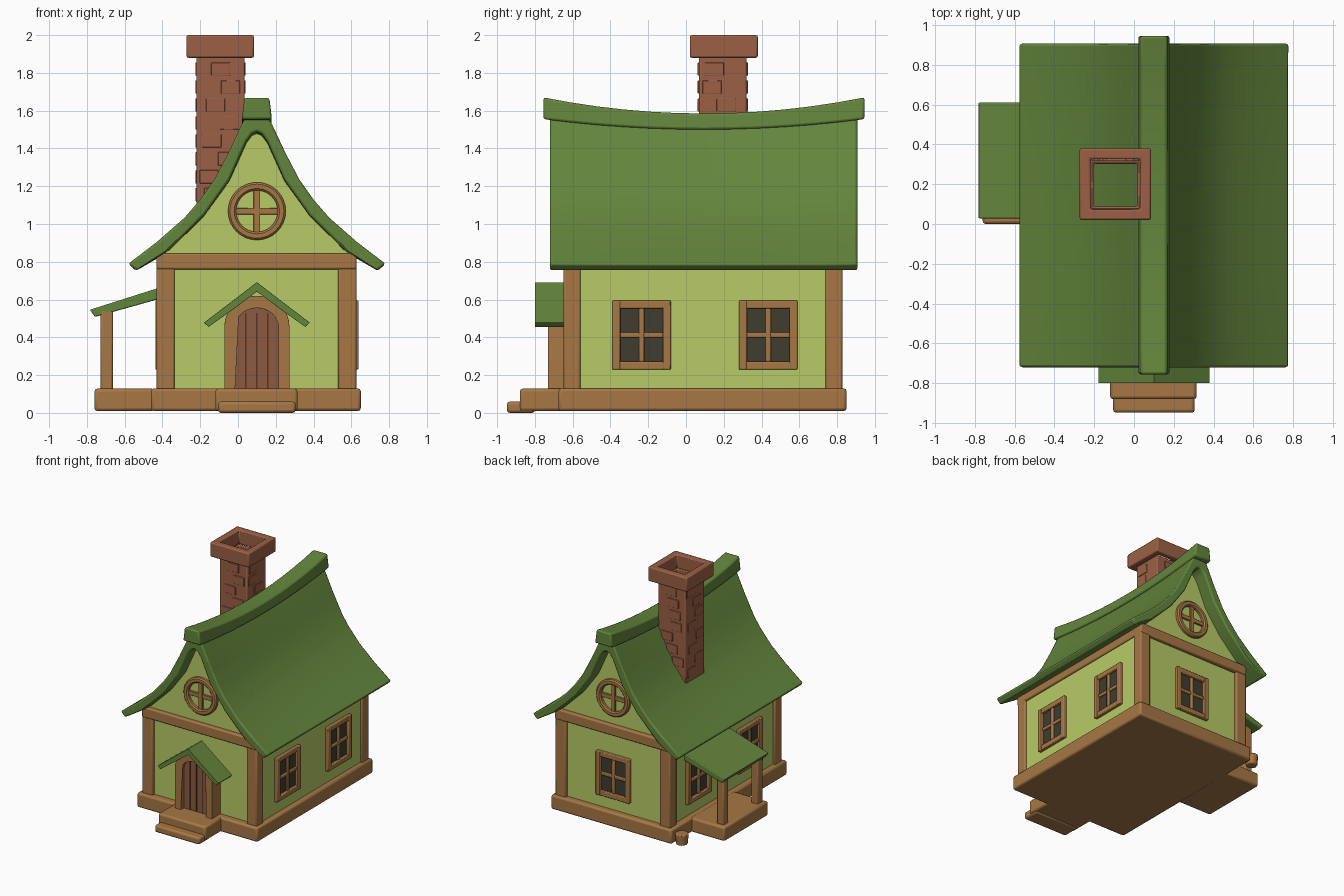
import bpy, bmesh, math, random
from mathutils import Matrix, Vector

random.seed(4)
cube = bpy.data.objects.get("Cube")
if cube:
    bpy.data.objects.remove(cube, do_unlink=True)

CX = 0.10                      # centre line of the house
FRONT, BACK = -0.62, 0.80      # wall planes
made = []


def material(name, rgb):
    m = bpy.data.materials.new(name)
    m.use_nodes = True
    m.diffuse_color = (*rgb, 1)
    m.node_tree.nodes["Principled BSDF"].inputs["Base Color"].default_value = (*rgb, 1)
    return m


ROOF = material("roof_green", (0.125, 0.235, 0.045))
WALL = material("lime_plaster", (0.48, 0.60, 0.135))
WOOD = material("timber_brown", (0.385, 0.187, 0.06))
BRICK = material("chimney_brick", (0.33, 0.118, 0.06))
DOOR = material("door_brown", (0.26, 0.10, 0.05))
GAP = material("door_gap_dark", (0.09, 0.035, 0.02))
GLASS = material("dark_glass", (0.05, 0.045, 0.028))


def finish(name, bm, mat, bevel=0.0):
    bmesh.ops.recalc_face_normals(bm, faces=bm.faces[:])
    mesh = bpy.data.meshes.new(name)
    bm.to_mesh(mesh)
    bm.free()
    ob = bpy.data.objects.new(name, mesh)
    bpy.context.collection.objects.link(ob)
    mesh.materials.append(mat)
    if bevel:
        mod = ob.modifiers.new("soft_edges", "BEVEL")
        mod.width, mod.segments, mod.limit_method = bevel, 2, "ANGLE"
        mod.angle_limit = math.radians(50)
    made.append(ob)
    return ob


def add_box(bm, lo, hi):
    lo, hi = Vector(lo), Vector(hi)
    mat = Matrix.Translation((lo + hi) / 2) @ Matrix.Diagonal((*(hi - lo), 1))
    return bmesh.ops.create_cube(bm, size=1, matrix=mat)["verts"]


def box(name, lo, hi, mat, bevel=0.01):
    bm = bmesh.new()
    add_box(bm, lo, hi)
    return finish(name, bm, mat, bevel)


def loft(name, sections, mat, bevel=0.0):
    """Closed solid through matching rings of points."""
    bm = bmesh.new()
    rings = [[bm.verts.new(p) for p in s] for s in sections]
    for a, b in zip(rings, rings[1:]):
        for i in range(len(a)):
            j = (i + 1) % len(a)
            bm.faces.new((a[i], a[j], b[j], b[i]))
    bm.faces.new(rings[0])
    bm.faces.new(rings[-1])
    bmesh.ops.triangulate(bm, faces=[f for f in bm.faces if len(f.verts) > 4])
    return finish(name, bm, mat, bevel)


def prism(name, pts, y0, y1, mat, bevel=0.0):
    return loft(name, [[(x, y, z) for x, z in pts] for y in (y0, y1)], mat, bevel)


def mirrored(half):
    """Half outline starting on the centre line -> right to left outline."""
    return [(CX + d, z) for d, z in reversed(half)] + [(CX - d, z) for d, z in half if d > 0]


# Base, walls and timber frame
box("foundation", (-0.46, -0.675, 0.01), (0.65, 0.85, 0.13), WOOD, 0.015)
under = [(0, 1.49), (0.025, 1.48), (0.055, 1.44), (0.145, 1.236), (0.277, 1.05), (0.46, 0.865)]
prism("walls", mirrored([(d, z + 0.01) for d, z in under] + [(0.51, 0.84), (0.51, 0.1)]),
      FRONT, BACK, WALL)
for sx, x0 in (("right", -0.432), ("left", 0.53)):
    for sy, y0 in (("front", -0.648), ("back", 0.738)):
        box(f"{sy}_{sx}_corner_post", (x0, y0, 0.12), (x0 + 0.097, y0 + 0.09, 0.80), WOOD)
for name, y0 in (("front", -0.652), ("back", 0.742)):
    box(name + "_beam", (-0.432, y0, 0.76), (0.627, y0 + 0.09, 0.845), WOOD)
for name, x0 in (("right", -0.425), ("left", 0.545)):
    box(name + "_wall_plate", (x0, -0.6, 0.76), (x0 + 0.08, 0.78, 0.83), WOOD)

# Swept roof with a sagging ridge
Y0, Y1 = -0.72, 0.907
over = [(0, 1.60), (0.05, 1.58), (0.08, 1.53), (0.15, 1.38), (0.225, 1.236),
        (0.30, 1.13), (0.383, 1.034), (0.53, 0.905), (0.68, 0.79)]
outline = mirrored(over) + mirrored(under + [(0.64, 0.752)])[::-1]


def sag(t):
    return 1 - (2 * t - 1) ** 2


steps = [i / 12 for i in range(13)]
loft("main_roof", [[(x, Y0 + (Y1 - Y0) * t, z - 0.06 * sag(t) * max(0, z - 0.76) / 0.84)
                    for x, z in outline] for t in steps], ROOF, 0.012)
loft("ridge_cap", [[(CX + x, -0.755 + 1.70 * t, z) for x, z in (
    (-0.08, 1.555 - 0.055 * sag(t)), (0.08, 1.555 - 0.055 * sag(t)),
    (0.066, 1.67 - 0.085 * sag(t)), (-0.066, 1.67 - 0.085 * sag(t)))] for t in steps], ROOF, 0.012)


# Chimney as two hollow blocks with a few raised bricks
def hollow_box(name, lo, hi, rim, mat):
    bm = bmesh.new()
    add_box(bm, lo, hi)
    bm.normal_update()
    ends = [f for f in bm.faces if abs(f.normal.z) > 0.9]
    bmesh.ops.inset_individual(bm, faces=ends, thickness=rim)
    edges = [e for f in ends for e in f.edges]
    bmesh.ops.delete(bm, geom=ends, context="FACES_ONLY")
    bmesh.ops.bridge_loops(bm, edges=edges)
    return finish(name, bm, mat, 0.01)


hollow_box("chimney_shaft", (-0.22, 0.07, 0.98), (0.035, 0.32, 1.89), 0.025, BRICK)
hollow_box("chimney_cap", (-0.273, 0.02, 1.88), (0.085, 0.38, 2.0), 0.077, BRICK)
bm = bmesh.new()
for row in range(8):
    z = 1.12 + row * 0.095
    for side in range(4):
        u = random.uniform(-0.12, 0.02)
        turn = Matrix.Translation((-0.0925, 0.195, z)) @ Matrix.Rotation(side * math.pi / 2, 4, "Z")
        verts = add_box(bm, (u, -0.133, 0), (u + 0.1, -0.12, 0.07))
        bmesh.ops.transform(bm, matrix=turn, verts=verts)
finish("chimney_bricks", bm, BRICK, 0.003)


# Paned windows, built facing the front and then turned into place
def window(name, x, y, angle):
    place = Matrix.Translation((x, y, 0.412)) @ Matrix.Rotation(angle, 4, "Z")
    w, h, b = 0.155, 0.183, 0.042
    frame = bmesh.new()
    for s in (-1, 1):
        for lo, hi in (((s * w, -0.028, -h), (s * (w - b), 0.02, h)),
                       ((-w, -0.026, s * h), (w, 0.02, s * (h - b)))):
            add_box(frame, [min(p) for p in zip(lo, hi)], [max(p) for p in zip(lo, hi)])
    add_box(frame, (-0.014, -0.02, -h + b), (0.014, 0.01, h - b))
    add_box(frame, (-w + b, -0.018, -0.014), (w - b, 0.01, 0.014))
    finish(name + "_frame", frame, WOOD, 0.006).matrix_world = place
    box(name + "_glass", (-w + 0.02, -0.005, -h + 0.02), (w - 0.02, 0.003, h - 0.02),
        GLASS, 0).matrix_world = place


for tag, y in (("front", -0.235), ("back", 0.435)):
    window(f"left_{tag}_window", 0.61, y, math.pi / 2)
    window(f"right_{tag}_window", -0.41, y, -math.pi / 2)
window("rear_window", CX, BACK, math.pi)

# Round gable windows
for tag, y in (("front", FRONT), ("back", BACK)):
    bm = bmesh.new()
    n = 32
    ring = []
    for r, dy in ((0.153, -0.02), (0.153, 0.02), (0.143, 0.03), (0.120, 0.03), (0.110, 0.02), (0.110, -0.02)):
        ring.append([bm.verts.new((CX + r * math.cos(a), y + dy * (1 if y > 0 else -1), 1.068 + r * math.sin(a)))
                     for a in (i * math.tau / n for i in range(n))])
    for a, b in zip(ring, ring[1:] + ring[:1]):
        for i in range(n):
            j = (i + 1) % n
            bm.faces.new((a[i], a[j], b[j], b[i]))
    add_box(bm, (CX - 0.017, y - 0.018, 0.95), (CX + 0.017, y + 0.018, 1.186))
    add_box(bm, (CX - 0.118, y - 0.016, 1.051), (CX + 0.118, y + 0.016, 1.085))
    finish(tag + "_round_window", bm, WOOD, 0.003)


# Arched door with frame, canopy and steps
def arch(r, spring, top):
    curve = [(r * math.cos(a), spring + (top - spring) * math.sin(a))
             for a in (i * math.pi / 16 for i in range(17))]
    return [(CX + x, z) for x, z in [(r, 0.12)] + curve + [(-r, 0.12)]]


prism("door_frame", arch(0.172, 0.46, 0.62) + arch(0.115, 0.45, 0.555)[::-1], -0.73, -0.60, WOOD, 0.008)
prism("door", arch(0.118, 0.45, 0.558), -0.69, -0.61, DOOR)
for i, x in enumerate((-0.058, 0, 0.058)):
    box(f"door_gap_{i}", (CX + x - 0.004, -0.694, 0.13), (CX + x + 0.004, -0.688, 0.53), GAP, 0)
prism("door_canopy", mirrored([(0, 0.692), (0.13, 0.592), (0.28, 0.478)])
      + mirrored([(0, 0.642), (0.13, 0.545), (0.256, 0.455)])[::-1], -0.80, -0.60, ROOF, 0.006)
box("upper_step", (-0.12, -0.88, 0.01), (0.315, -0.62, 0.128), WOOD, 0.015)
box("lower_step", (-0.105, -0.948, 0.0), (0.305, -0.80, 0.06), WOOD, 0.015)

# Side porch
box("porch_floor", (-0.76, 0.0, 0.01), (-0.44, 0.58, 0.128), WOOD, 0.015)
for i, y in enumerate((0.06, 0.51)):
    box(f"porch_post_{i}", (-0.728, y - 0.033, 0.12), (-0.662, y + 0.033, 0.545), WOOD)
prism("porch_roof", [(-0.784, 0.546), (-0.41, 0.665), (-0.41, 0.605), (-0.757, 0.508)],
      0.028, 0.61, ROOF, 0.006)

# Small stump by the back corner
bm = bmesh.new()
bmesh.ops.create_cone(bm, cap_ends=True, segments=12, radius1=0.045, radius2=0.052, depth=0.09,
                      matrix=Matrix.Translation((-0.515, 0.79, 0.055)))
finish("corner_stump", bm, WOOD, 0.008)

# Soft shading with sharp corners
bpy.ops.object.select_all(action="DESELECT")
for ob in made:
    ob.select_set(True)
bpy.context.view_layer.objects.active = made[0]
bpy.ops.object.shade_smooth_by_angle(angle=math.radians(35))
